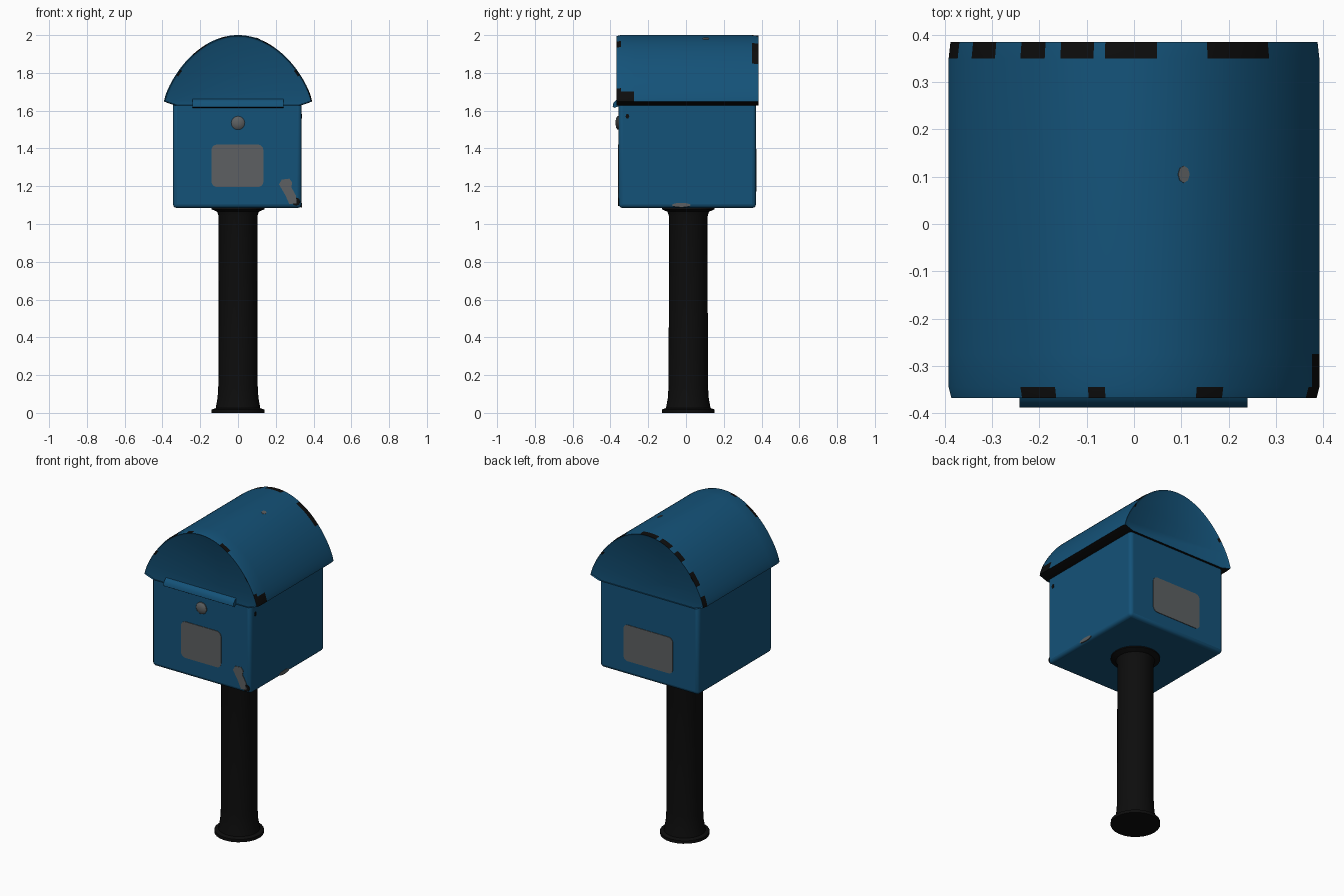
import bpy, bmesh, math
from mathutils import Vector

cube = bpy.data.objects.get("Cube")
if cube:
    bpy.data.objects.remove(cube)


def material(name, rgb):
    m = bpy.data.materials.new(name)
    m.use_nodes = True
    m.diffuse_color = (*rgb, 1)
    m.node_tree.nodes["Principled BSDF"].inputs["Base Color"].default_value = (*rgb, 1)
    return m


BLUE = material("blue paint", (0.007, 0.085, 0.19))
BLACK = material("black metal", (0.004, 0.004, 0.004))
GREY = material("bare grey", (0.11, 0.118, 0.122))


def finish(name, bm, mats, bevel=0, angle=40):
    bmesh.ops.recalc_face_normals(bm, faces=bm.faces)
    mesh = bpy.data.meshes.new(name)
    bm.to_mesh(mesh)
    bm.free()
    ob = bpy.data.objects.new(name, mesh)
    bpy.context.collection.objects.link(ob)
    for m in mats:
        mesh.materials.append(m)
    if bevel:
        mod = ob.modifiers.new("soft edges", "BEVEL")
        mod.width, mod.segments = bevel, 3
    bpy.ops.object.select_all(action="DESELECT")
    ob.select_set(True)
    bpy.context.view_layer.objects.active = ob
    bpy.ops.object.shade_smooth_by_angle(angle=math.radians(angle))
    return ob


def loft(bm, rings):
    """Join closed rings of points into a capped solid."""
    rows = [[bm.verts.new(p) for p in ring] for ring in rings]
    n = len(rows[0])
    for a, b in zip(rows, rows[1:]):
        for i in range(n):
            j = (i + 1) % n
            bm.faces.new((a[i], a[j], b[j], b[i]))
    bm.faces.new(rows[0])
    bm.faces.new(rows[-1])


def plate(name, points, origin, u, v, mat, thick=0.006):
    """Thin flat patch from 2D points, raised along u x v."""
    u, v, o = Vector(u), Vector(v), Vector(origin)
    n = u.cross(v).normalized()
    bm = bmesh.new()
    loft(bm, [[o + u * a + v * b + n * h for a, b in points] for h in (-thick / 2, thick / 2)])
    return finish(name, bm, [mat])


def rounded_rect(w, h, r, steps=5):
    pts = []
    for k, (sx, sz) in enumerate(((1, 1), (-1, 1), (-1, -1), (1, -1))):
        for s in range(steps + 1):
            a = (k + s / steps) * math.pi / 2
            pts.append((sx * (w / 2 - r) + r * math.cos(a), sz * (h / 2 - r) + r * math.sin(a)))
    return pts


def ellipse(a, b, n=12):
    return [(a * math.cos(t * math.tau / n), b * math.sin(t * math.tau / n)) for t in range(n)]


# Post with flared ends
bm = bmesh.new()
profile = [(0.14, 0), (0.14, 0.018), (0.118, 0.025), (0.108, 0.08), (0.104, 0.15),
           (0.102, 1.04), (0.11, 1.065), (0.14, 1.078), (0.14, 1.1)]
loft(bm, [[(x, y + 0.012, z) for x, y in ellipse(r, r, 24)] for r, z in profile])
finish("post", bm, [BLACK])

# Box body
bm = bmesh.new()
bmesh.ops.create_cube(bm, size=1)
for v in bm.verts:
    v.co = (v.co.x * 0.68 - 0.004, v.co.y * 0.727 + 0.007, v.co.z * 0.57 + 1.37)
finish("box_body", bm, [BLUE], bevel=0.02)

# Arched roof with worn rim
SEG, HALF, BASE = 100, 0.392, 1.648


def arch_height(u):
    return BASE + 0.352 * max(0, 1 - u * u) ** 0.74


outline = []
for i in range(SEG + 1):
    u = math.sin(math.pi * (i / SEG - 0.5))
    outline.append((HALF * u, arch_height(u)))
outline += [(0.335, 1.628), (-0.335, 1.628)]
rows = [(-0.361, 0.955), (-0.368, 0.985), (-0.345, 1), (-0.275, 1),
        (0.35, 1), (0.385, 0.99), (0.377, 0.955)]
bm = bmesh.new()
loft(bm, [[(x * s, y, BASE + (z - BASE) * s) for x, z in outline] for y, s in rows])
bmesh.ops.recalc_face_normals(bm, faces=bm.faces)
back_wear = [(-0.4, -0.37), (-0.34, -0.29), (-0.24, -0.19), (-0.15, -0.09), (-0.065, 0.05), (0.15, 0.285)]
front_wear = [(-0.235, -0.165), (-0.1, -0.06), (0.135, 0.185), (0.365, 0.4)]
for f in bm.faces:
    c = f.calc_center_median()
    wear = []
    if 0.35 < c.y < 0.376:
        wear = back_wear
    elif -0.362 < c.y < -0.345:
        wear = front_wear
    elif -0.345 < c.y < -0.275:
        wear = [(0.375, 0.4)]
    worn = len(f.verts) == 4 and any(a < c.x < b for a, b in wear)
    eave = f.normal.z < -0.3 and abs(c.x) > 0.3
    f.material_index = 1 if worn or eave else 0
finish("arched_roof", bm, [BLUE, BLACK])

# Hood over the mail slot
bm = bmesh.new()
hood = [(-0.35, 1.668), (-0.372, 1.655), (-0.385, 1.64), (-0.388, 1.62), (-0.38, 1.615), (-0.35, 1.625)]
loft(bm, [[(x, y, z) for y, z in hood] for x in (-0.242, 0.24)])
for f in bm.faces:
    f.normal_update()
    c = f.calc_center_median()
    f.material_index = 1 if c.z < 1.622 else 0
finish("slot_hood", bm, [BLUE, BLACK])

# Lock knob
bm = bmesh.new()
loft(bm, [[(x, y, 1.535 + z) for x, z in ellipse(r, r, 16)]
          for r, y in ((0.036, -0.35), (0.036, -0.362), (0.026, -0.37), (0.008, -0.373))])
finish("lock", bm, [GREY])

# Name panels and scuffs
X, Z, BACK = (1, 0, 0), (0, 0, 1), (-1, 0, 0)
plate("front_panel", rounded_rect(0.275, 0.225, 0.03), (-0.003, -0.357, 1.308), X, Z, GREY)
plate("back_panel", rounded_rect(0.34, 0.225, 0.03), (0, 0.371, 1.285), BACK, Z, GREY)
scuff = [(-0.045, 0.04), (-0.03, 0.065), (0.01, 0.07), (0.025, 0.05), (0.02, 0.025),
         (0.045, -0.02), (0.048, -0.06), (0.01, -0.065), (-0.01, -0.02)]
plate("front_scuff", scuff, (0.262, -0.357, 1.17), X, Z, GREY)
plate("front_corner_chip", ellipse(0.022, 0.022, 8), (0.308, -0.357, 1.118), X, Z, BLACK)
plate("side_scuff", ellipse(0.05, 0.012), (0.335, -0.025, 1.1), (0, 1, 0), Z, GREY)
plate("side_chip", ellipse(0.01, 0.014, 6), (0.336, -0.31, 1.57), (0, 1, 0), Z, BLACK)
u = 0.105 / HALF
slope = Vector((0.02, 0, (arch_height(u + 0.02 / HALF) - arch_height(u)))).normalized()
plate("roof_scuff", ellipse(0.013, 0.018, 8), (0.105, 0.105, arch_height(u)), slope, (0, 1, 0), GREY, 0.004)
